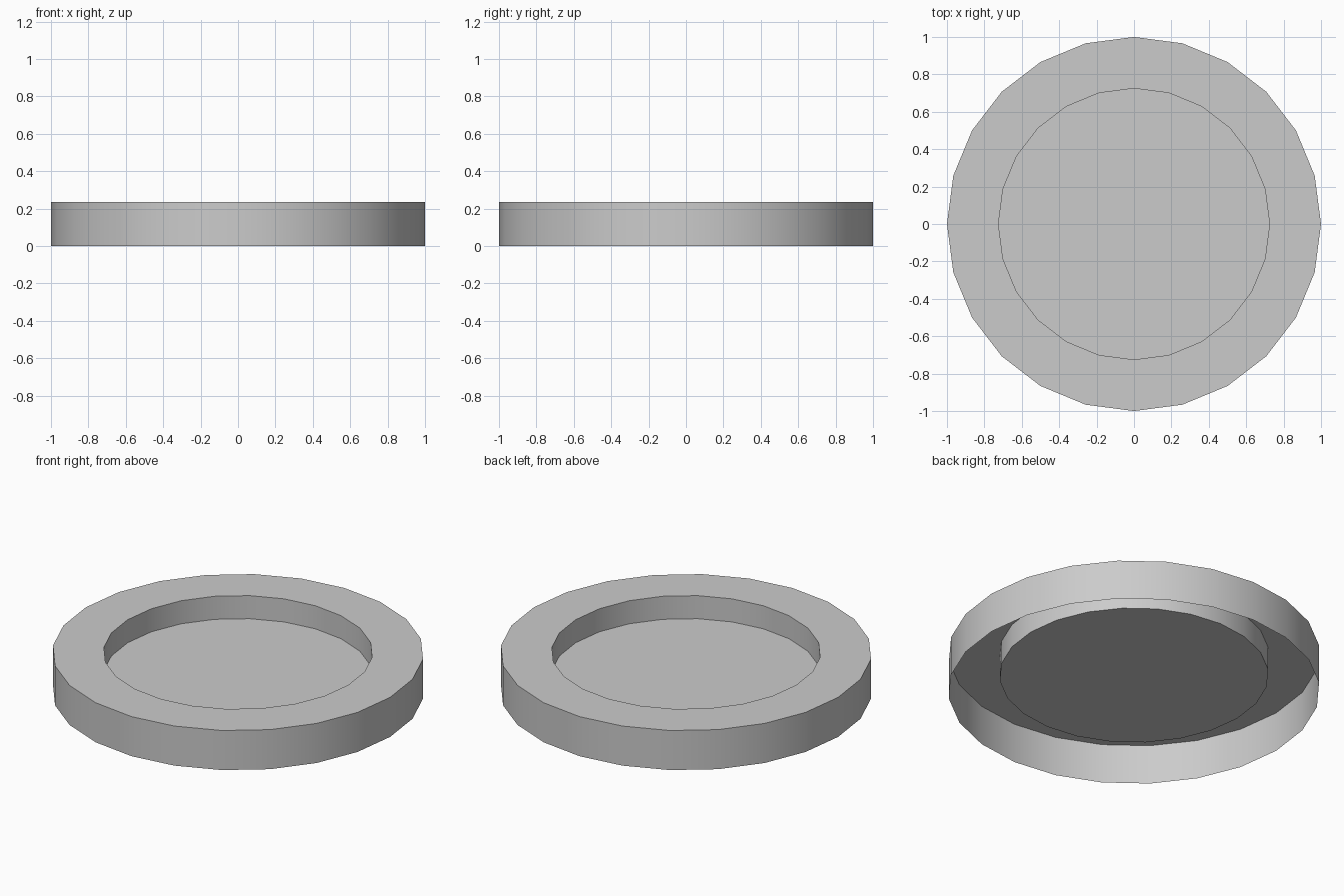
import bpy, bmesh
from math import radians, sin, cos, tau

if "Cube" in bpy.data.objects:
    bpy.data.objects.remove(bpy.data.objects["Cube"])

SIDES = 24
# (radius, z): open bottom edge, top outer, top inner, recessed floor
PROFILE = [(1.0, 0.0), (1.0, 0.235), (0.725, 0.235), (0.725, 0.098)]

bm = bmesh.new()
rings = [[bm.verts.new((r * cos(tau * i / SIDES), r * sin(tau * i / SIDES), z))
          for i in range(SIDES)] for r, z in PROFILE]

# outer wall, flat rim and inner wall (single-sided shell, open underneath)
for low, high in zip(rings, rings[1:]):
    for i in range(SIDES):
        j = (i + 1) % SIDES
        bm.faces.new((low[i], low[j], high[j], high[i]))

# recessed floor
bm.faces.new(rings[-1])

mesh = bpy.data.meshes.new("recessed_dish")
bm.to_mesh(mesh)
bm.free()
dish = bpy.data.objects.new("recessed_dish", mesh)
bpy.context.collection.objects.link(dish)

# smooth round walls, sharp rims
bpy.context.view_layer.objects.active = dish
dish.select_set(True)
bpy.ops.object.shade_smooth_by_angle(angle=radians(30))
